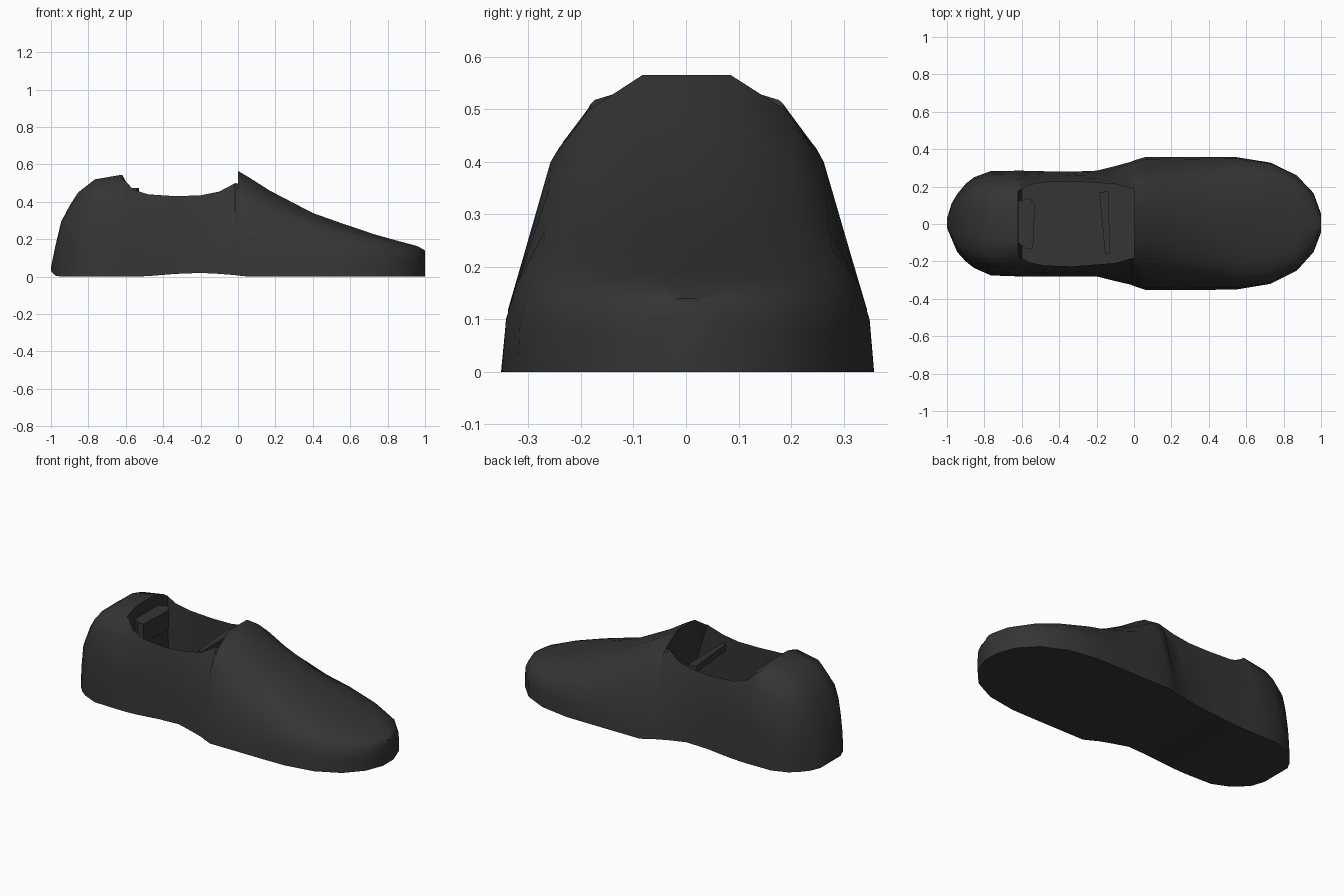
import bpy, bmesh
from mathutils import Vector

if "Cube" in bpy.data.objects:
    bpy.data.objects.remove(bpy.data.objects["Cube"])

dark = bpy.data.materials.new("dark_grey")
dark.diffuse_color = (0.035, 0.035, 0.035, 1)
dark.use_nodes = True
dark.node_tree.nodes["Principled BSDF"].inputs["Base Color"].default_value = dark.diffuse_color


def finish(bm, name, angle):
    bmesh.ops.recalc_face_normals(bm, faces=bm.faces)
    mesh = bpy.data.meshes.new(name)
    bm.to_mesh(mesh)
    bm.free()
    ob = bpy.data.objects.new(name, mesh)
    bpy.context.collection.objects.link(ob)
    mesh.materials.append(dark)
    bpy.ops.object.select_all(action='DESELECT')
    ob.select_set(True)
    bpy.context.view_layer.objects.active = ob
    if angle:
        bpy.ops.object.shade_smooth_by_angle(angle=angle)
    return ob


# Half cross-sections as (fraction of width, fraction of height), sole to top centre
HIGH = [(1, 0), (.96, .22), (.87, .42), (.73, .75), (.56, .88), (.25, 1), (0, 1)]
TOE = [(1, 0), (.995, .45), (.96, .72), (.82, .87), (.6, .95), (.3, 1), (0, 1)]
HEEL = [(1, 0), (.98, .2), (.94, .45), (.84, .8), (.62, .95), (.3, 1), (0, 1)]
OPEN = [(1, 0), (.97, .27), (.93, .55), (.88, .8), (.81, 1)]
FLOOR = .1

# Stations: x, +y width, -y width, height, lift of sole, kind
# (a number blends the front section towards the toe; a pair blends the open rim
#  towards the heel or front section)
STATIONS = [
    (-1, .03, .02, .05, .03, 'heel'), (-.975, .11, .08, .17, .005, 'heel'),
    (-.945, .16, .15, .295, 0, 'heel'), (-.9, .215, .2, .38, 0, 'heel'),
    (-.855, .25, .235, .45, 0, 'heel'), (-.765, .283, .275, .52, 0, 'heel'),
    (-.62, .285, .28, .545, 0, 'heel'), (-.6, .285, .28, .51, 0, (HEEL, .85)),
    (-.56, .284, .28, .465, 0, (HEEL, .4)), (-.48, .282, .28, .44, .003, (HEEL, .1)),
    (-.33, .28, .28, .43, .015, (HIGH, 0)), (-.2, .285, .28, .435, .02, (HIGH, .15)),
    (-.1, .31, .305, .455, .015, (HIGH, .5)), (-.015, .333, .325, .5, .008, (HIGH, .97)),
    (0, .34, .332, .565, .006, 0), (.06, .358, .352, .53, 0, .03),
    (.17, .358, .352, .46, 0, .1), (.4, .358, .352, .34, 0, .35),
    (.55, .357, .35, .287, 0, .55), (.73, .328, .32, .226, 0, .8),
    (.87, .26, .25, .187, 0, .95), (.96, .165, .15, .163, 0, 1),
    (1, .055, .045, .14, 0, 1),
]


def blend(p, q, t):
    return [Vector(a).lerp(Vector(b), t) for a, b in zip(p, q)]


def half_section(x, w, h, lift, kind):
    is_open = isinstance(kind, tuple)
    if is_open:
        prof = blend(OPEN, kind[0], kind[1])
        prof[-1].y = 1
    else:
        prof = HEEL if kind == 'heel' else blend(HIGH, TOE, kind)
    pts = [(x, w * a, lift + (h - lift) * b) for a, b in prof]
    if is_open:
        # inner wall and floor, tucked under the front
        fx = .12 if x > -.05 else x
        pts += [(fx, pts[-1][1] + .01, FLOOR), (fx, 0, FLOOR)]
    return pts


# Shoe shell: one loft from heel to toe with the foot opening folded in
bm = bmesh.new()
rings = []
for x, wp, wn, h, lift, kind in STATIONS:
    left = half_section(x, wp, h, lift, kind)
    right = half_section(x, wn, h, lift, kind)
    loop = left + [(px, -py, pz) for px, py, pz in reversed(right[:-1])]
    rings.append([bm.verts.new(p) for p in loop])
for a, b in zip(rings, rings[1:]):
    n = len(a)
    for i in range(n):
        j = (i + 1) % n
        bm.faces.new((a[i], a[j], b[j], b[i]))
bm.faces.new(rings[0])
bm.faces.new(rings[-1])
finish(bm, "shoe_shell", 0.7)


# Small inner pieces: prisms from a top-view outline
def prism(name, outline, z0, z1):
    bm = bmesh.new()
    low = bm.faces.new([bm.verts.new((x, y, z0)) for x, y in outline])
    up = bmesh.ops.extrude_face_region(bm, geom=[low])
    for v in up['geom']:
        if isinstance(v, bmesh.types.BMVert):
            v.co.z = z1
    return finish(bm, name, 0)


prism("tongue_bar", [(-.155, -.16), (-.13, -.16), (-.135, .175), (-.185, .17)], .39, .43)
prism("heel_pad", [(-.62, -.1), (-.58, -.13), (-.54, -.13), (-.53, .1), (-.56, .14), (-.62, .12)], .36, .475)
